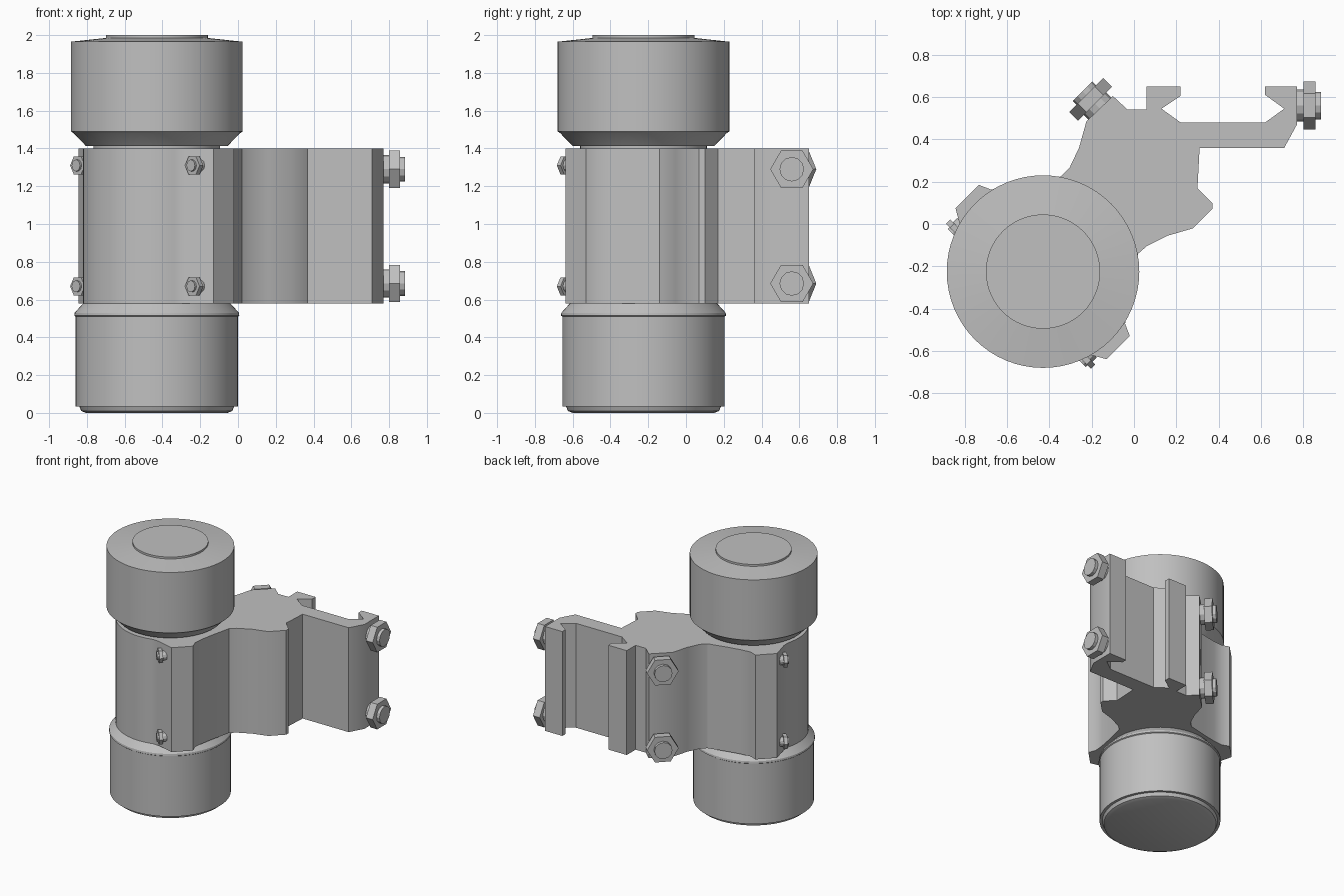
import bpy, bmesh, math
from mathutils import Matrix, Vector

cube = bpy.data.objects.get("Cube")
if cube:
    bpy.data.objects.remove(cube, do_unlink=True)

grey = bpy.data.materials.new("plain_grey")
grey.use_nodes = True
colour = (0.527, 0.527, 0.527, 1)
grey.diffuse_color = colour
grey.node_tree.nodes["Principled BSDF"].inputs["Base Color"].default_value = colour

AXIS = Vector((-0.43, -0.225, 0))
U = Vector((1, -1, 0)).normalized()   # across the clamp ears
V = Vector((1, 1, 0)).normalized()    # from the tube towards the rail
BOTTOM, TOP = 0.58, 1.4


def clamp_point(u, v):
    return AXIS + U * u + V * v


def finish(name, bm, angle=30):
    bmesh.ops.recalc_face_normals(bm, faces=bm.faces)
    mesh = bpy.data.meshes.new(name)
    bm.to_mesh(mesh)
    bm.free()
    mesh.materials.append(grey)
    obj = bpy.data.objects.new(name, mesh)
    bpy.context.collection.objects.link(obj)
    bpy.ops.object.select_all(action='DESELECT')
    obj.select_set(True)
    bpy.context.view_layer.objects.active = obj
    bpy.ops.object.shade_smooth_by_angle(angle=math.radians(angle))
    return obj


def prism(bm, points, z0, z1, matrix=Matrix()):
    """Extrude a flat outline between two heights."""
    low = [bm.verts.new(matrix @ Vector((p[0], p[1], z0))) for p in points]
    high = [bm.verts.new(matrix @ Vector((p[0], p[1], z1))) for p in points]
    bm.faces.new(low[::-1])
    bm.faces.new(high)
    for i in range(len(points)):
        j = (i + 1) % len(points)
        bm.faces.new((low[i], low[j], high[j], high[i]))


def ring(radius, sides):
    return [(radius * math.cos(math.tau * i / sides),
             radius * math.sin(math.tau * i / sides)) for i in range(sides)]


def turned(name, profile, sides=64):
    """Revolve a radius/height profile around the tube axis."""
    bm = bmesh.new()
    loops = [[bm.verts.new(AXIS + Vector((x, y, z))) for x, y in ring(r, sides)]
             for r, z in profile]
    for a, b in zip(loops, loops[1:]):
        for i in range(sides):
            j = (i + 1) % sides
            bm.faces.new((a[i], a[j], b[j], b[i]))
    bm.faces.new(loops[0][::-1])
    bm.faces.new(loops[-1])
    return finish(name, bm, 25)


def bolt(name, base, direction, scale):
    """Collar, hex nut and shank end, pointing along a level direction."""
    side = Vector((0, 0, 1)).cross(direction)
    m = Matrix((side, direction.cross(side), direction)).transposed().to_4x4()
    m = Matrix.Translation(base) @ m @ Matrix.Scale(scale, 4)
    bm = bmesh.new()
    prism(bm, ring(0.075, 12), -0.03, 0.03, m)
    prism(bm, ring(0.114, 6), 0.03, 0.088, m)
    prism(bm, ring(0.065, 12), 0.088, 0.113, m)
    return finish(name, bm, 20)


# Turned tube parts
turned("tail_body", [(0.375, 0), (0.4, 0.01), (0.41, 0.035), (0.43, 0.035),
                     (0.43, 0.51), (0.437, 0.515), (0.435, 0.53), (0.385, 0.585)])
turned("neck", [(0.335, 1.38), (0.335, 1.43)])
turned("head", [(0.375, 1.413), (0.44, 1.48), (0.455, 1.49), (0.455, 1.965),
                (0.27, 1.985), (0.27, 2.0)])

# Clamp and rail bracket outline
ear = [(0.345, -0.185), (0.38, -0.153), (0.442, -0.117), (0.505, -0.08), (0.505, 0.075),
       (0.449, 0.1), (0.4, 0.16), (0.345, 0.24), (0.295, 0.32)]
rail = [(0.02, -0.14), (0.06, -0.105), (0.16, -0.055), (0.28, -0.02), (0.37, 0.07),
        (0.37, 0.1), (0.3, 0.17), (0.31, 0.36), (0.71, 0.36), (0.77, 0.47),
        (0.77, 0.65), (0.62, 0.65), (0.62, 0.61), (0.71, 0.545), (0.62, 0.48),
        (0.22, 0.48), (0.13, 0.545), (0.22, 0.605), (0.22, 0.65), (0.06, 0.65),
        (0.06, 0.54), (-0.03, 0.54), (-0.1, 0.605), (-0.225, 0.485), (-0.26, 0.36),
        (-0.305, 0.265), (-0.345, 0.225)]
outline = [clamp_point(u, v) for u, v in ear]
outline += [Vector((x, y, 0)) for x, y in rail]
outline += [clamp_point(-u, v) for u, v in reversed(ear)]
STEPS = 28
for i in range(STEPS + 1):
    a = math.radians(211 + 118 * i / STEPS)
    outline.append(clamp_point(0.39 * math.cos(a), 0.39 * math.sin(a)))
bm = bmesh.new()
prism(bm, outline, BOTTOM, TOP)
finish("clamp_bracket", bm, 32)

# Rail bolts and ear bolts, upper and lower
for level, z_rail, z_ear in (("upper", 1.29, 1.31), ("lower", 0.685, 0.67)):
    bolt(level + "_rail_bolt", Vector((0.77, 0.56, z_rail)), Vector((1, 0, 0)), 1)
    bolt(level + "_back_bolt", Vector((-0.163, 0.547, z_rail)), -U, 1)
    for name, s in (("left", 1), ("right", -1)):
        base = clamp_point(s * 0.43, -0.122) + Vector((0, 0, z_ear))
        bolt(f"{level}_{name}_ear_bolt", base, -V, 0.48)
